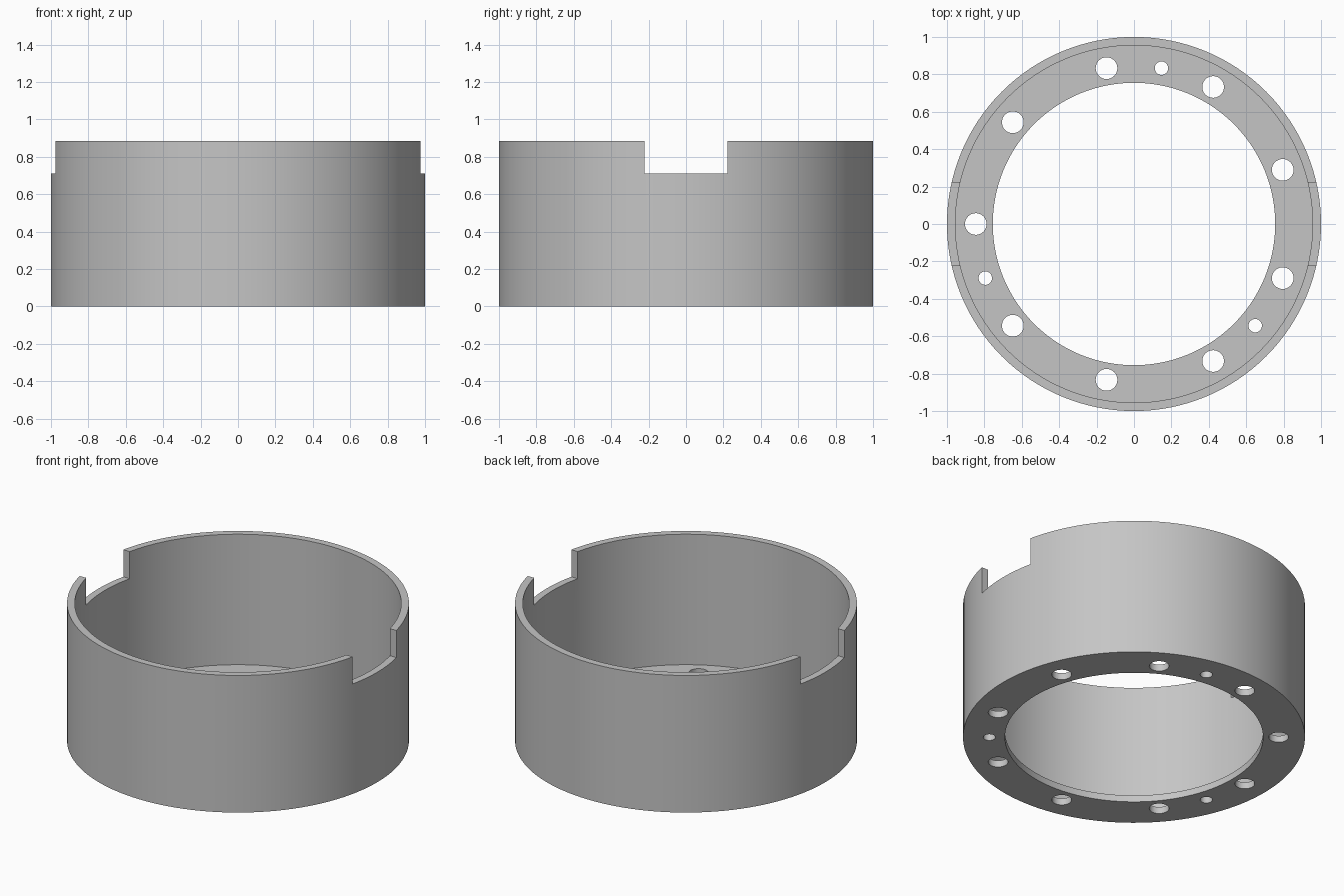
import bpy, bmesh
from math import radians, cos, sin, pi
from mathutils import Matrix, Vector

cube = bpy.data.objects.get("Cube")
if cube:
    bpy.data.objects.remove(cube, do_unlink=True)

HEIGHT, FLOOR = 0.885, 0.043
OUTER, WALL_INNER, BORE = 1.0, 0.955, 0.755
BOLT_CIRCLE = 0.846

grey = bpy.data.materials.new("plain grey")
grey.use_nodes = True
colour = (0.56, 0.56, 0.56, 1)
grey.diffuse_color = colour
grey.node_tree.nodes["Principled BSDF"].inputs["Base Color"].default_value = colour


def make_object(name, bm):
    bmesh.ops.recalc_face_normals(bm, faces=bm.faces)
    mesh = bpy.data.meshes.new(name)
    bm.to_mesh(mesh)
    bm.free()
    mesh.materials.append(grey)
    obj = bpy.data.objects.new(name, mesh)
    bpy.context.collection.objects.link(obj)
    return obj


# Ring housing: L-shaped section turned around the z axis
profile = [(BORE, 0), (OUTER, 0), (OUTER, HEIGHT),
           (WALL_INNER, HEIGHT), (WALL_INNER, FLOOR), (BORE, FLOOR)]
bm = bmesh.new()
verts = [bm.verts.new((r, 0, z)) for r, z in profile]
edges = [bm.edges.new((v, verts[i - 1])) for i, v in enumerate(verts)]
bmesh.ops.spin(bm, geom=verts + edges, cent=(0, 0, 0), axis=(0, 0, 1),
               angle=2 * pi, steps=128, use_merge=True)
bmesh.ops.remove_doubles(bm, verts=bm.verts, dist=1e-4)
housing = make_object("ring_housing", bm)

# Cutter for the flange holes: nine bolt holes and three small pin holes
holes = [(20 + 40 * i, 0.058) for i in range(9)]
holes += [(80 + 120 * i, 0.036) for i in range(3)]
bm = bmesh.new()
for angle, radius in holes:
    a = radians(angle)
    place = Matrix.Translation((BOLT_CIRCLE * cos(a), BOLT_CIRCLE * sin(a), 0))
    bmesh.ops.create_cone(bm, cap_ends=True, segments=32, radius1=radius,
                          radius2=radius, depth=0.3, matrix=place)
hole_cutter = make_object("hole_cutter", bm)

# Cutter for the two opposite rim notches: one bar straight across
bm = bmesh.new()
bmesh.ops.create_cube(bm, size=1)
bmesh.ops.scale(bm, vec=Vector((2.4, 0.444, 0.4)), verts=bm.verts)
bmesh.ops.translate(bm, vec=Vector((0, 0, 0.91)), verts=bm.verts)
notch_cutter = make_object("notch_cutter", bm)

# Apply the cuts and discard the cutters
bpy.ops.object.select_all(action="DESELECT")
bpy.context.view_layer.objects.active = housing
housing.select_set(True)
for cutter in (hole_cutter, notch_cutter):
    cutter.hide_render = True
    cut = housing.modifiers.new(cutter.name, "BOOLEAN")
    cut.operation = "DIFFERENCE"
    cut.solver = "EXACT"
    cut.object = cutter
    bpy.ops.object.modifier_apply(modifier=cut.name)
    bpy.data.objects.remove(cutter, do_unlink=True)

bpy.ops.object.shade_smooth_by_angle(angle=radians(30))
